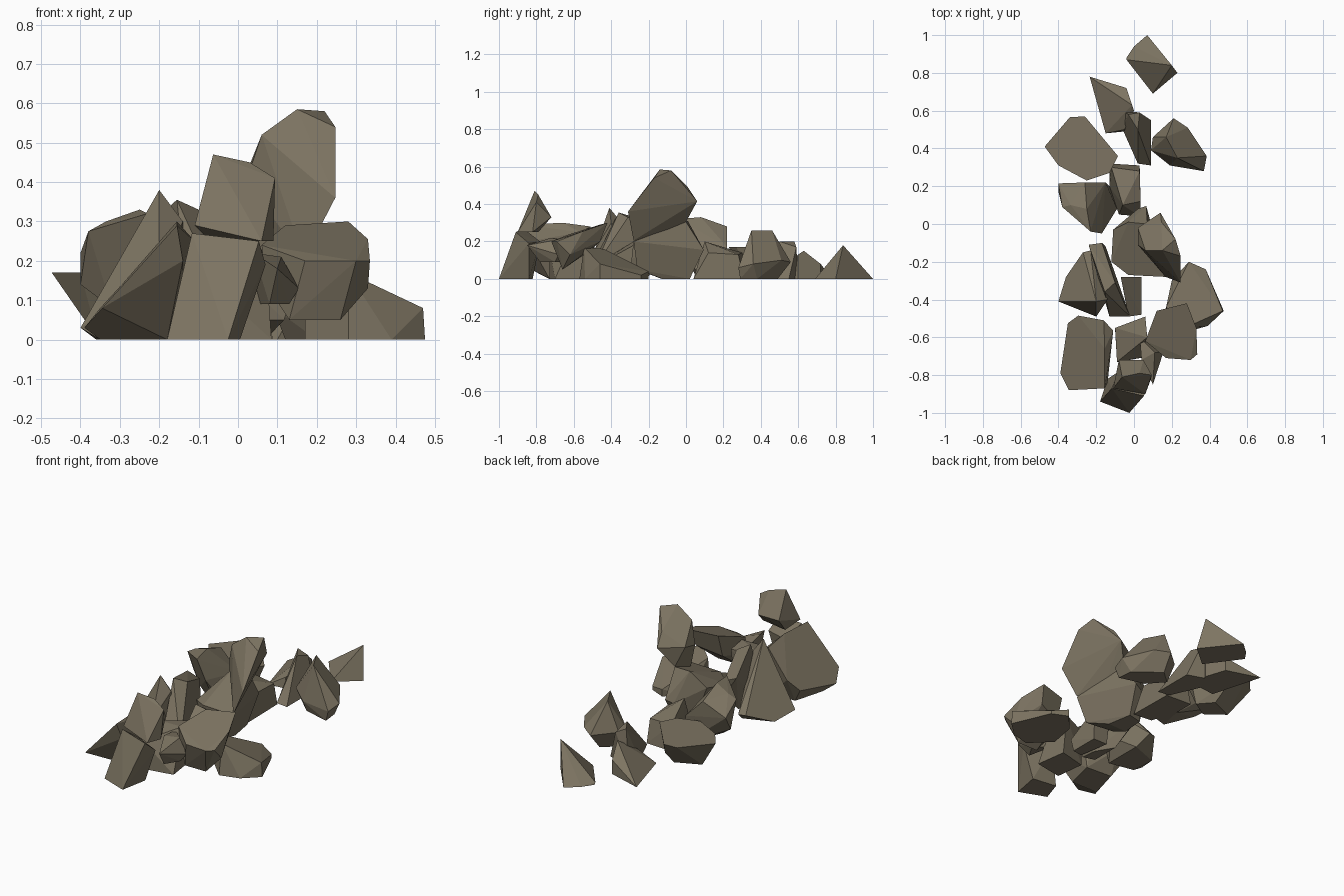
import bpy, bmesh, math

stone = bpy.data.materials.new("warm grey stone")
stone.diffuse_color = (0.205, 0.175, 0.122, 1)


def rock(name, crown, foot, foot_z=0.0):
    """Faceted boulder: hull of a crown (x, y, z) and a flat foot outline (x, y)."""
    bm = bmesh.new()
    for p in crown + [(x, y, foot_z) for x, y in foot]:
        bm.verts.new(p)
    bmesh.ops.convex_hull(bm, input=bm.verts[:])
    loose = [v for v in bm.verts if not v.link_faces]
    bmesh.ops.delete(bm, geom=loose, context='VERTS')
    # merge nearly coplanar triangles into broad chiselled facets
    bmesh.ops.dissolve_limit(bm, angle_limit=math.radians(5),
                             verts=bm.verts[:], edges=bm.edges[:])
    bmesh.ops.recalc_face_normals(bm, faces=bm.faces[:])
    me = bpy.data.meshes.new(name)
    bm.to_mesh(me)
    bm.free()
    me.materials.append(stone)
    bpy.context.collection.objects.link(bpy.data.objects.new(name, me))


# front leaning column, in two stacked blocks
rock("front_column_lower",
     [(-.117, -.87, .27), (.053, -.91, .25), (.07, -.84, .19), (-.08, -.78, .2)],
     [(-.18, -.94), (-.025, -1), (.005, -.84), (-.14, -.82)])
rock("front_column_upper",
     [(-.063, -.81, .47), (.03, -.79, .45), (.094, -.80, .41),
      (-.08, -.72, .33), (.05, -.72, .33), (-.11, -.87, .29)],
     [(.06, -.9), (.09, -.82), (-.07, -.79)], .25)

# front left tilted slab with an undercut front
rock("front_left_slab",
     [(-.39, -.79, .03), (-.345, -.88, .08), (-.155, -.87, .29), (-.155, -.66, .3),
      (-.16, -.51, .28), (-.295, -.485, .14), (-.35, -.525, .08),
      (-.11, -.565, .25), (-.14, -.84, .2)],
     [(-.35, -.73), (-.18, -.73), (-.14, -.56), (-.3, -.55)])

# small filler stones behind the column
rock("filler_stone_low",
     [(-.1, -.55, .2), (.06, -.49, .22), (.07, -.6, .23), (-.09, -.73, .16)],
     [(-.1, -.56), (.06, -.52), (.085, -.7), (-.08, -.73)])
rock("filler_stone_high",
     [(.03, -.6, .2), (.11, -.68, .21), (.155, -.68, .13), (.1, -.85, .18), (.04, -.72, .22)],
     [(.05, -.64), (.08, -.78), (.13, -.7)], .09)

# front right perched block
rock("front_right_block",
     [(.12, -.46, .29), (.28, -.42, .3), (.33, -.55, .255), (.335, -.69, .2),
      (.3, -.72, .2), (.17, -.71, .2), (.06, -.62, .24),
      (.33, -.62, .13), (.26, -.46, .2), (.12, -.5, .16), (.07, -.62, .14)],
     [(.13, -.66), (.26, -.66)], .05)

# low slab on the right, sloping down to the back
rock("right_slab",
     [(.28, -.545, .17), (.47, -.46, .08), (.38, -.24, .02), (.29, -.2, .04), (.17, -.44, .16)],
     [(.2, -.3), (.29, -.2), (.38, -.24), (.475, -.46), (.39, -.54), (.28, -.57), (.17, -.46)])

# left peaked rock, the leaning plank and the small stone beside it
rock("left_peak",
     [(-.4, -.41, .03), (-.27, -.15, .06), (-.23, -.14, .06), (-.2, -.41, .38),
      (-.14, -.4, .3), (-.2, -.49, .15), (-.14, -.36, .1)],
     [(-.36, -.28), (-.35, -.42), (-.2, -.45), (-.2, -.22)])
rock("centre_plank",
     [(-.24, -.11, .28), (-.17, -.1, .25), (-.155, -.36, .355), (-.1, -.31, .33),
      (-.15, -.12, .15), (-.13, -.49, .1), (-.02, -.49, .06)],
     [(-.05, -.49), (-.12, -.47), (-.12, -.3), (-.06, -.4)])
rock("centre_small_stone",
     [(-.07, -.28, .2), (.04, -.28, .18), (.04, -.48, .07), (-.03, -.49, .07)],
     [(-.06, -.3), (.03, -.3), (.03, -.47), (-.03, -.48)])

# tall central rock resting on a narrower base rock, sharing a sloped seam
rock("tall_rock",
     [(.06, -.14, .52), (.15, -.14, .585), (.22, -.08, .58), (.247, -.17, .54),
      (.247, -.31, .36), (.145, .01, .49), (.14, .06, .415), (.02, -.02, .42),
      (.02, -.11, .4), (.07, 0, .305)],
     [(.167, -.28), (.09, -.16)], .205)
rock("tall_rock_base",
     [(-.12, -.2, .18), (-.11, -.03, .22), (-.03, .01, .31), (.07, 0, .305),
      (.167, -.28, .2), (-.03, -.27, .2), (.065, .095, .155), (.02, .08, .14),
      (.117, -.26, .05), (-.05, -.24, .05)],
     [(.045, .02), (.07, -.125), (-.04, 0), (-.05, -.13)])

# left middle boulder, hanging over towards the left from a small foot
rock("left_middle_boulder",
     [(-.4, .215, .22), (-.38, .09, .275), (-.335, .1, .3), (-.23, -.04, .32),
      (-.25, .08, .33), (-.26, .22, .28), (-.15, .22, .17), (-.17, -.05, .22),
      (-.4, .17, .14), (-.32, .12, .08)],
     [(-.09, .08), (-.13, .2), (-.16, .06)])

# low rock in the middle
rock("middle_low_rock",
     [(.035, .12, .14), (-.06, .1, .2), (.03, .28, .13), (-.12, .3, .14)],
     [(-.13, .32), (.03, .31), (.035, .04), (-.08, .05), (-.13, .2)])

# flat topped rock, back left
rock("back_left_flat_rock",
     [(x, y, .17) for x, y in [(-.473, .41), (-.34, .565), (-.26, .57), (-.085, .36),
                               (-.13, .27), (-.25, .23), (-.4, .31)]]
     + [(-.24, .53, .1)],
     [(-.355, .36), (-.22, .42), (-.15, .34), (-.25, .28)])

# back right faceted boulder
rock("back_right_boulder",
     [(.17, .46, .26), (.23, .35, .26), (.21, .56, .09), (.285, .51, .1),
      (.385, .36, .08), (.37, .28, .06), (.19, .31, .06), (.09, .39, .08), (.1, .46, .1)],
     [(.12, .42), (.2, .49), (.34, .38), (.35, .29), (.2, .33)])

# small back stones
rock("back_ridge_stone",
     [(-.03, .58, .2), (.02, .5, .2), (.03, .59, .17)],
     [(-.06, .6), (.09, .55), (.09, .31), (.02, .32), (-.06, .5)])
rock("back_tilted_stone",
     [(-.04, .72, .08), (-.01, .63, .15), (-.05, .5, .06), (0, .6, .13)],
     [(-.235, .78), (-.04, .72), (0, .6), (-.05, .49), (-.15, .48)])
rock("far_back_stone",
     [(.2, .84, .18), (-.04, .87, .01)],
     [(-.04, .88), (0, .94), (.07, 1), (.23, .8), (.1, .69)])
